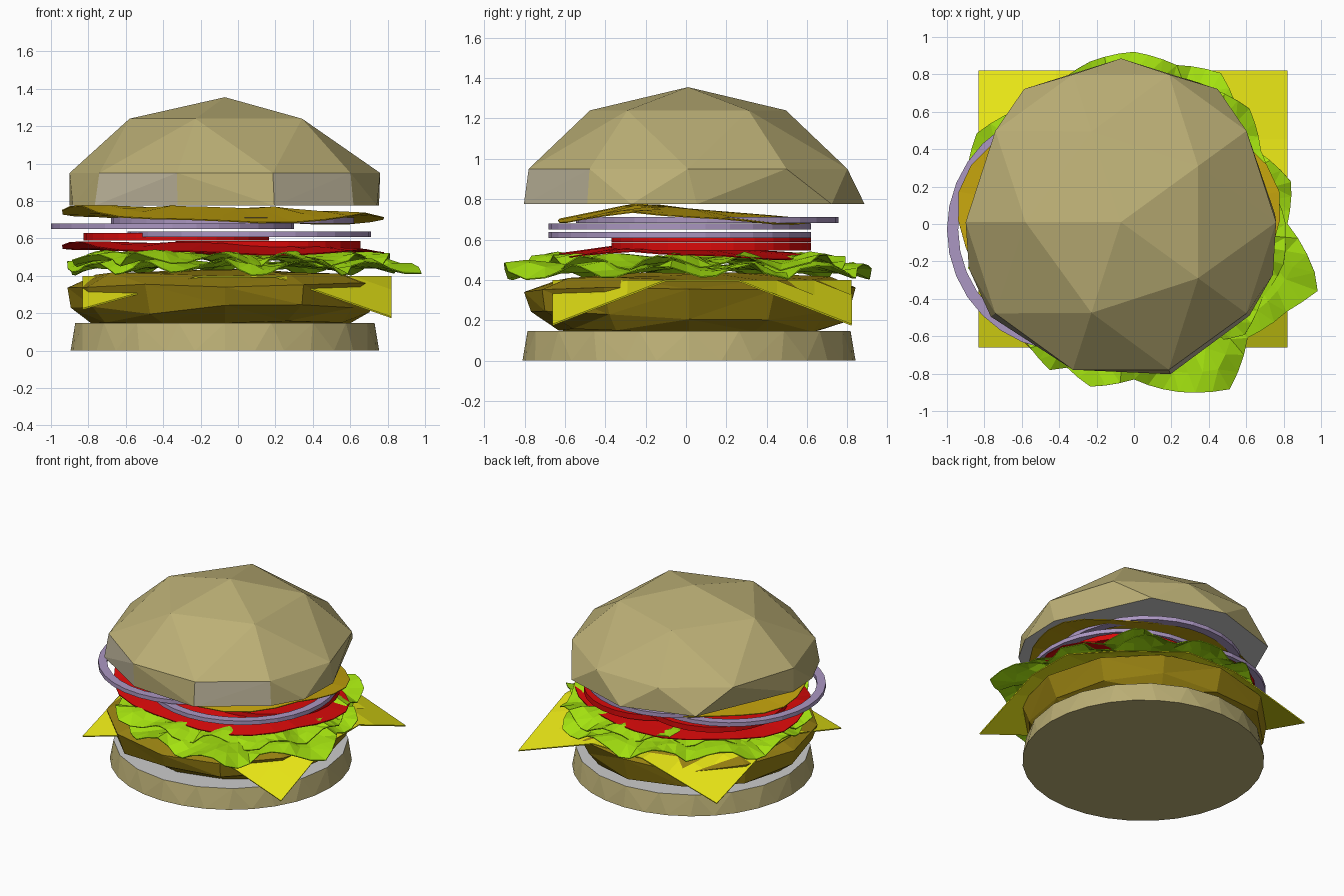
import bpy, bmesh, math, random
from math import sin, cos, radians, pi

if "Cube" in bpy.data.objects:
    bpy.data.objects.remove(bpy.data.objects["Cube"])
random.seed(4)


def material(name, r, g, b):
    m = bpy.data.materials.new(name)
    m.diffuse_color = (r, g, b, 1)
    m.use_nodes = True
    m.node_tree.nodes["Principled BSDF"].inputs["Base Color"].default_value = m.diffuse_color
    return m


CRUST = material("crust", .50, .43, .18)
CREAM = material("crumb", .52, .52, .54)
PALE = material("pale crust", .50, .45, .32)
BROWN = material("patty brown", .32, .225, .006)
YELLOW = material("cheese yellow", .82, .80, .008)
GREEN = material("lettuce green", .37, .76, .005)
RED = material("tomato red", .70, .003, .003)
PURPLE = material("onion purple", .41, .31, .54)
MUSTARD = material("mustard", .54, .36, .004)


def finish(bm, name, *mats):
    bmesh.ops.recalc_face_normals(bm, faces=bm.faces)
    me = bpy.data.meshes.new(name)
    bm.to_mesh(me)
    bm.free()
    ob = bpy.data.objects.new(name, me)
    bpy.context.collection.objects.link(ob)
    for m in mats:
        me.materials.append(m)
    return ob


def ring(n, r, z, cx=-.07, cy=.015, jr=0, jz=0, turn=0):
    pts = []
    for i in range(n):
        a = 2 * pi * i / n + radians(turn)
        rr = r + random.uniform(-jr, jr)
        pts.append((cx + rr * cos(a), cy + rr * sin(a), z + random.uniform(-jz, jz)))
    return pts


def hull(pts):
    bm = bmesh.new()
    for p in pts:
        bm.verts.new(p)
    bmesh.ops.convex_hull(bm, input=bm.verts)
    bm.normal_update()
    return bm


def loft(rings, caps=True, closed=False):
    bm = bmesh.new()
    rows = [[bm.verts.new(p) for p in r] for r in rings]
    n = len(rows[0])
    pairs = list(zip(rows, rows[1:]))
    if closed:
        pairs.append((rows[-1], rows[0]))
    for a, b in pairs:
        for i in range(n):
            j = (i + 1) % n
            bm.faces.new((a[i], a[j], b[j], b[i]))
    if caps:
        bm.faces.new(rows[0])
        bm.faces.new(rows[-1])
    return bm


def sheet(name, rings, t, mat):
    # Thin triangulated disc: loft, fill the middle, thicken
    bm = loft(rings, caps=False)
    bm.verts.ensure_lookup_table()
    bm.faces.new([bm.verts[i] for i in range(len(rings[0]))])
    bmesh.ops.triangulate(bm, faces=bm.faces)
    thicken(finish(bm, name, mat), t)


def thicken(ob, t):
    m = ob.modifiers.new("thickness", 'SOLIDIFY')
    m.thickness = t
    m.offset = 0


# Bottom bun: tapered disc with triangulated side and pale top
bm = hull(ring(32, .825, 0) + ring(20, .80, .148))
for f in bm.faces:
    if f.normal.z > .9:
        f.material_index = 1
finish(bm, "bottom_bun", CRUST, CREAM)

# Patty: lumpy faceted slab
bm = loft([ring(12, .69, .15, jr=.05, jz=.01), ring(12, .80, .22, jr=.03, jz=.03),
           ring(12, .835, .35, jr=.02, jz=.015), ring(12, .68, .41, jr=.03, jz=.012),
           ring(12, .25, .43, jz=.01)])
bmesh.ops.triangulate(bm, faces=bm.faces)
finish(bm, "patty", BROWN)

# Cheese: square slice with drooping corners
bm = bmesh.new()
bmesh.ops.create_grid(bm, x_segments=8, y_segments=8, size=1)
for v in bm.verts:
    u, w = v.co.x, v.co.y
    fold = max(0, abs(u) + abs(w) - 1.25)
    drop = .29 if u > 0 else .23
    v.co = (-.005 + u * .825, .08 + w * .74, .395 - fold * drop)
thicken(finish(bm, "cheese_slice", YELLOW), .008)

# Lettuce: two ruffled leaves with a frilly outline (radius every 15 degrees)
OUTLINE = [.82, .87, .77, .80, .93, .88, .92, .90, .85, .87, .97, .93,
           .91, .85, .80, .80, .82, .90, .83, .93, 1.02, .86, .94, 1.0]


def lettuce(name, z, scale, turn, bump):
    n = 72
    rings = []
    for k, f in enumerate((.3, .55, .75, .88, 1)):
        pts = []
        for i in range(n):
            a = 2 * pi * i / n
            s = i / 3
            p, q = OUTLINE[(int(s) + turn) % 24], OUTLINE[(int(s) + 1 + turn) % 24]
            r = (p + (q - p) * (s % 1)) * scale * f
            if k == 4 and bump and 67 <= i <= 69:
                r = (.99, 1.045, 1.0)[i - 67]
            ruffle = f * f * (.035 * sin(12 * a + k * .8) + random.uniform(-.012, .012))
            tip = -.018 if k == 4 else 0
            pts.append((r * cos(a), r * sin(a), z + ruffle + tip))
        rings.append(pts)
    sheet(name, rings, .006, GREEN)


lettuce("lettuce_lower", .462, 1, 0, True)
lettuce("lettuce_upper", .505, .90, 7, False)


# Sauces: thin wavy puddles that crest toward the front
def sauce(name, base, crest, mat):
    rings = []
    for f in (.15, .5, .8, 1):
        pts = []
        for i in range(28):
            a = 2 * pi * i / 28
            w = f * (1 + .025 * sin(5 * a))
            x, y = -.08 + .86 * w * cos(a), .02 + .67 * w * sin(a)
            rise = 1 - (y + .25) / .92 if y > -.25 else 1 - (-.25 - y) / .4
            z = base + crest * max(0, rise) - .05 * max(0, x) + .006 * sin(6 * a) * f
            pts.append((x, y, z))
        rings.append(pts)
    sheet(name, rings, .006, mat)


sauce("red_sauce", .52, .06, RED)
sauce("mustard_sauce", .69, .085, MUSTARD)

# Tomato slices
for i, (x, y, z) in enumerate([(-.33, .125, .588), (.16, .125, .545)]):
    finish(loft([ring(28, .495, z, x, y), ring(28, .495, z + .04, x, y)]),
           f"tomato_slice_{i + 1}", RED)

# Onion rings: square-section hoops
for i, (x, y, z) in enumerate([(.06, -.03, .608), (-.35, -.03, .65), (-.03, .105, .681)]):
    section = [(.65, 0), (.65, .03), (.59, .03), (.59, 0)]
    finish(loft([ring(32, r, z + h, x, y) for r, h in section], caps=False, closed=True),
           f"onion_ring_{i + 1}", PURPLE)

# Top bun: faceted dome from a peak and three rings
base = [(180, .83), (197, .85), (216, .86), (252, .82), (288, .855), (324, .85), (341, .86),
        (3, .825), (54, .88), (90, .875), (126, .88)]
pts = [(-.07, .01, 1.355)]
pts += ring(5, .51, 1.24, cy=.01, turn=36)
pts += ring(10, .83, .95, cy=.01)
pts += [(-.07 + r * cos(radians(a)), .01 + r * sin(radians(a)), .775) for a, r in base]
bm = hull(pts)
for f in bm.faces:
    c = f.calc_center_median()
    front_patch = c.z < .92 and f.normal.y < -.6 and .25 < abs(c.x + .07) < .55
    if f.normal.z < -.9:
        f.material_index = 1
    elif front_patch:
        f.material_index = 2
finish(bm, "top_bun", CRUST, CREAM, PALE)
